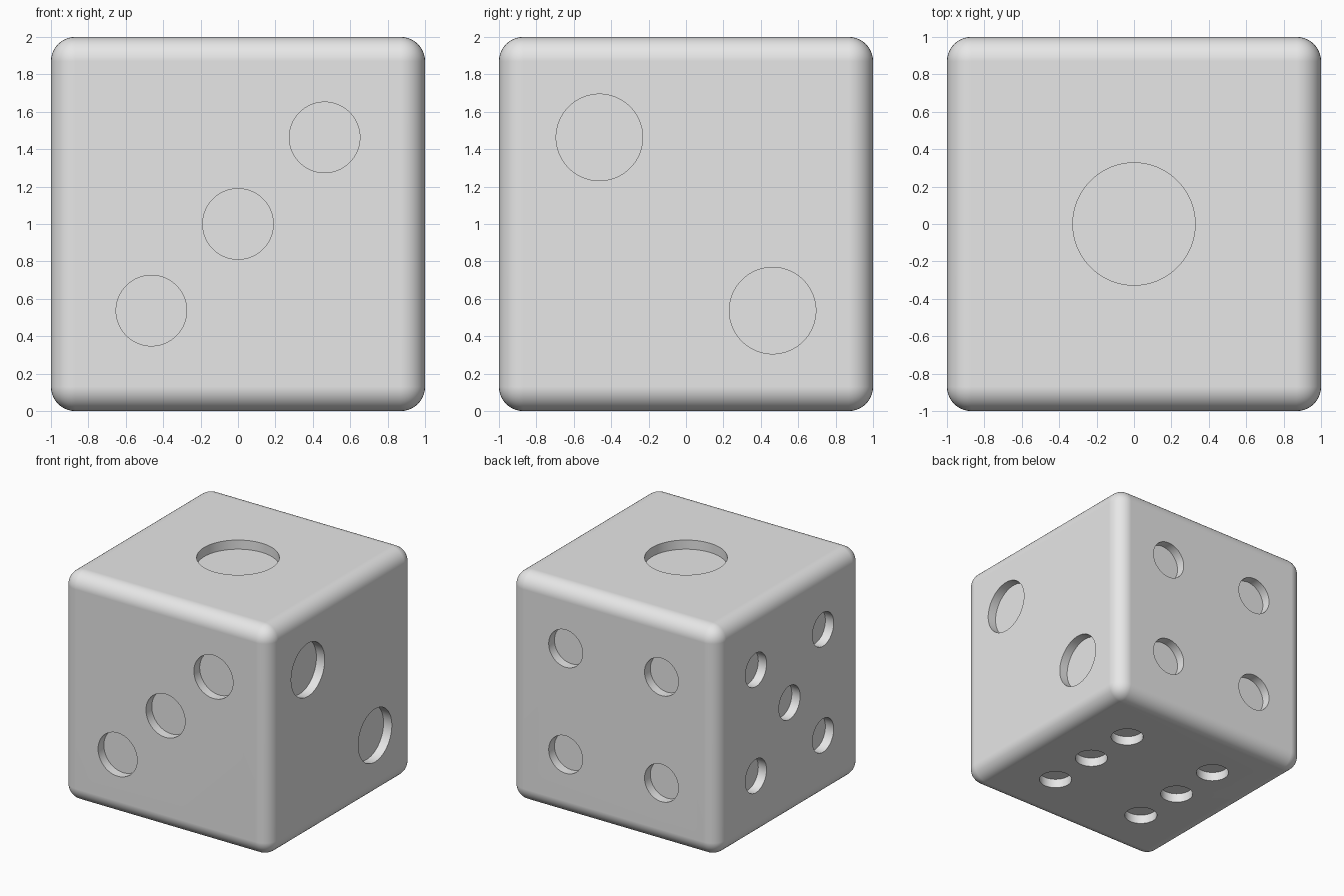
import bpy
import bmesh
from math import sqrt, radians
from mathutils import Matrix, Vector

default = bpy.data.objects.get("Cube")
if default:
    bpy.data.objects.remove(default, do_unlink=True)

EDGE_RADIUS = 0.13
PIP_OFFSET = 0.463
PIP_DEPTH = 0.08
ONE_PIP_RADIUS = 0.327

# Single body colour
grey = bpy.data.materials.new("light_grey")
grey.use_nodes = True
colour = (0.8, 0.8, 0.8, 1)
grey.diffuse_color = colour
grey.node_tree.nodes["Principled BSDF"].inputs["Base Color"].default_value = colour


def add_object(name, bm):
    mesh = bpy.data.meshes.new(name)
    bm.to_mesh(mesh)
    bm.free()
    mesh.materials.append(grey)
    obj = bpy.data.objects.new(name, mesh)
    bpy.context.collection.objects.link(obj)
    return obj


# Rounded cube body
bm = bmesh.new()
bmesh.ops.create_cube(bm, size=2, matrix=Matrix.Translation((0, 0, 1)))
bmesh.ops.bevel(bm, geom=bm.edges[:], offset=EDGE_RADIUS, offset_type='OFFSET',
                segments=10, profile=0.5, affect='EDGES')
die = add_object("die_body", bm)

# Pip layouts: outward normal, horizontal axis, positions in (horizontal, other axis)
X, Y, Z = Vector((1, 0, 0)), Vector((0, 1, 0)), Vector((0, 0, 1))
diagonal = [(-1, -1), (1, 1)]
corners = [(a, b) for a in (-1, 1) for b in (-1, 1)]
faces = [
    (Z, X, Y, [(0, 0)]),
    (X, -Y, Z, diagonal),
    (-Y, X, Z, diagonal + [(0, 0)]),
    (Y, X, Z, corners),
    (-X, Y, Z, corners + [(0, 0)]),
    (-Z, X, Y, corners + [(-1, 0), (1, 0)]),
]

# Round cutters; the pip radius shrinks so that each face loses the same area
bm = bmesh.new()
for normal, across, up, spots in faces:
    radius = ONE_PIP_RADIUS / sqrt(len(spots))
    turn = normal.to_track_quat('Z', 'Y').to_matrix().to_4x4()
    for a, b in spots:
        centre = Z + normal + (across * a + up * b) * PIP_OFFSET
        bmesh.ops.create_cone(bm, cap_ends=True, segments=96, radius1=radius,
                              radius2=radius, depth=PIP_DEPTH * 2,
                              matrix=Matrix.Translation(centre) @ turn)
cutter = add_object("pip_cutter", bm)
cutter.hide_render = True

# Sink the pips and remove the cutter
bpy.ops.object.select_all(action='DESELECT')
bpy.context.view_layer.objects.active = die
die.select_set(True)
cut = die.modifiers.new("pips", 'BOOLEAN')
cut.operation = 'DIFFERENCE'
cut.solver = 'EXACT'
cut.object = cutter
bpy.ops.object.modifier_apply(modifier=cut.name)
bpy.data.objects.remove(cutter, do_unlink=True)

# Smooth rounded edges and pip walls, crisp rims, flat sides
bpy.ops.object.shade_smooth_by_angle(angle=radians(30))
weighted = die.modifiers.new("flat_sides", 'WEIGHTED_NORMAL')
weighted.keep_sharp = True
